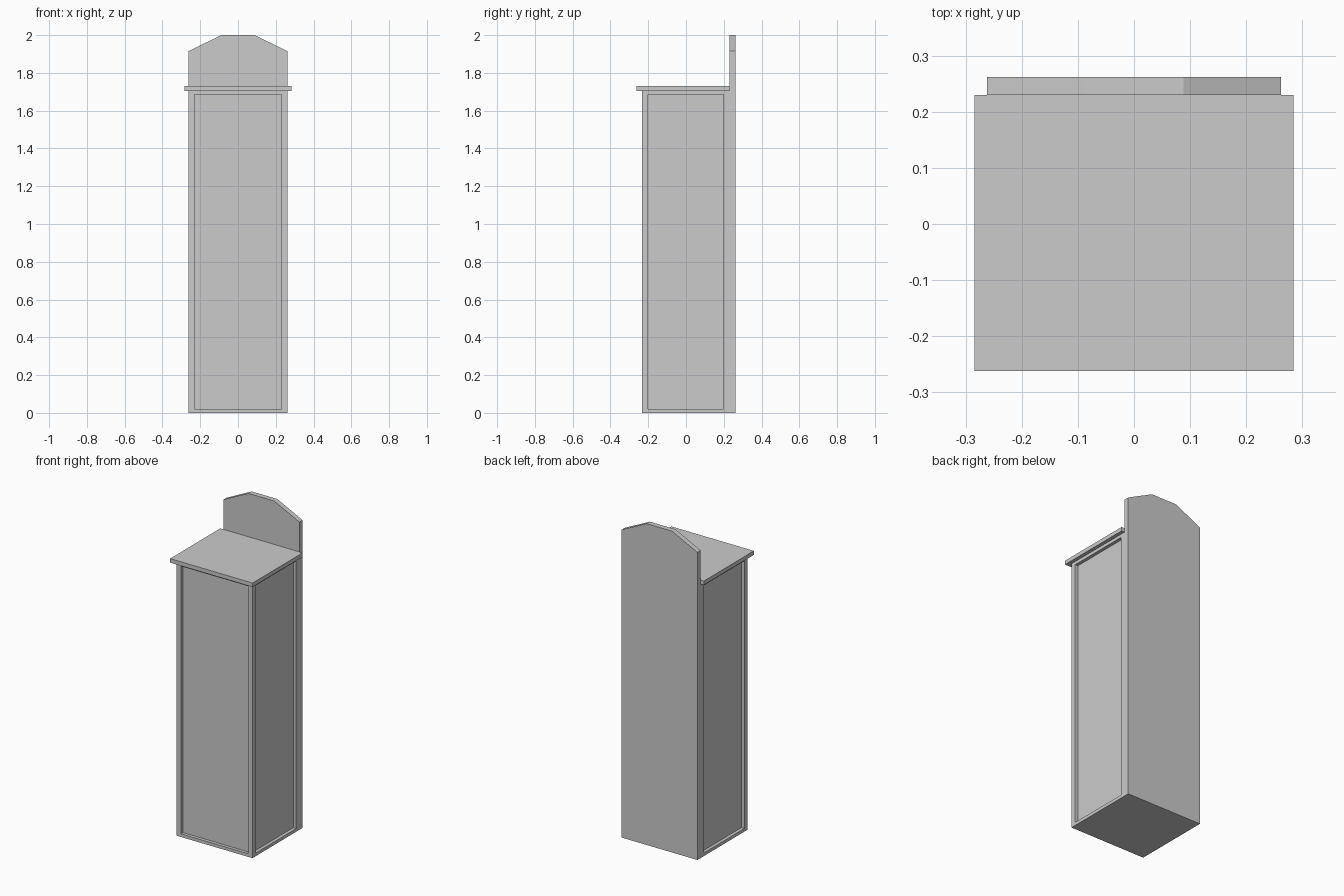
import bpy
import bmesh

old = bpy.data.objects.get("Cube")
if old:
    bpy.data.objects.remove(old, do_unlink=True)

GREY = (0.6, 0.6, 0.6, 1.0)
mat = bpy.data.materials.new("plain grey")
mat.use_nodes = True
mat.diffuse_color = GREY
bsdf = mat.node_tree.nodes["Principled BSDF"]
bsdf.inputs["Base Color"].default_value = GREY
bsdf.inputs["Roughness"].default_value = 0.8


def prism(name, outline, y0, y1):
    """Extrude an outline in the x-z plane from y0 to y1."""
    bm = bmesh.new()
    face = bm.faces.new([bm.verts.new((x, y0, z)) for x, z in outline])
    out = bmesh.ops.extrude_face_region(bm, geom=[face])
    verts = [g for g in out["geom"] if isinstance(g, bmesh.types.BMVert)]
    bmesh.ops.translate(bm, verts=verts, vec=(0, y1 - y0, 0))
    bmesh.ops.recalc_face_normals(bm, faces=bm.faces)
    mesh = bpy.data.meshes.new(name)
    bm.to_mesh(mesh)
    bm.free()
    mesh.materials.append(mat)
    obj = bpy.data.objects.new(name, mesh)
    bpy.context.collection.objects.link(obj)
    return obj


def box(name, x0, x1, y0, y1, z0, z1):
    return prism(name, [(x0, z0), (x1, z0), (x1, z1), (x0, z1)], y0, y1)


HALF = 0.262               # half width of the cabinet
FRONT, BACK = -0.232, 0.23
POST, RAIL, RECESS = 0.032, 0.02, 0.02
TOP = 1.705

# Bottom and top rails
box("bottom_rail", -HALF, HALF, FRONT, BACK, 0, RAIL)
box("top_rail", -HALF, HALF, FRONT, BACK, TOP - RAIL, TOP)

# Corner posts
for side, x in (("right", -HALF), ("left", HALF - POST)):
    for end, y in (("front", FRONT), ("rear", BACK - POST)):
        box(f"{end}_{side}_post", x, x + POST, y, y + POST, RAIL, TOP - RAIL)

# Recessed front and side panels
box("recessed_panels", -HALF + RECESS, HALF - RECESS,
    FRONT + RECESS, BACK, RAIL, TOP - RAIL)

# Overhanging lid
box("lid", -0.284, 0.284, -0.262, BACK, TOP, 1.73)

# Tall backboard with clipped upper corners
prism("backboard", [(-HALF, 0), (HALF, 0), (HALF, 1.915), (0.088, 2),
                    (-0.088, 2), (-HALF, 1.915)], BACK, 0.262)
